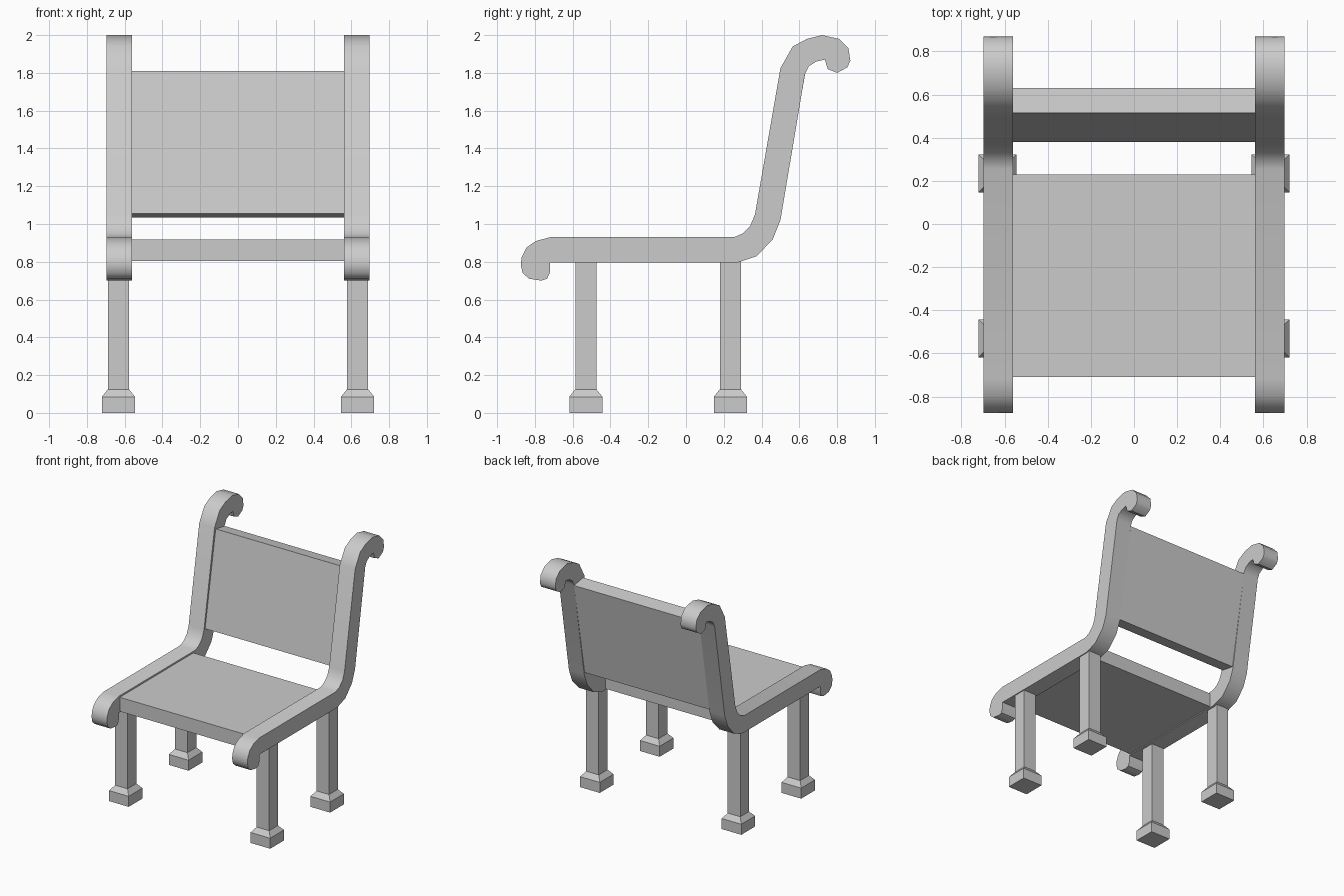
import bpy, bmesh, math
from mathutils import Matrix

if "Cube" in bpy.data.objects:
    bpy.data.objects.remove(bpy.data.objects["Cube"], do_unlink=True)

GREY = (0.6, 0.6, 0.6, 1)
grey = bpy.data.materials.new("plain_grey")
grey.use_nodes = True
grey.diffuse_color = GREY
grey.node_tree.nodes["Principled BSDF"].inputs["Base Color"].default_value = GREY


def add_object(name, bm, smooth=False):
    bmesh.ops.recalc_face_normals(bm, faces=bm.faces)
    mesh = bpy.data.meshes.new(name)
    bm.to_mesh(mesh)
    bm.free()
    mesh.materials.append(grey)
    obj = bpy.data.objects.new(name, mesh)
    bpy.context.collection.objects.link(obj)
    if smooth:
        bpy.ops.object.select_all(action='DESELECT')
        obj.select_set(True)
        bpy.context.view_layer.objects.active = obj
        bpy.ops.object.shade_smooth_by_angle(angle=math.radians(40))
    return obj


def side_profile(name, points, x0, x1, smooth=False):
    """Extrude a (y, z) outline from x0 to x1."""
    bm = bmesh.new()
    face = bm.faces.new([bm.verts.new((x0, y, z)) for y, z in points])
    moved = bmesh.ops.extrude_face_region(bm, geom=[face])["geom"]
    bmesh.ops.translate(bm, vec=(x1 - x0, 0, 0),
                        verts=[v for v in moved if isinstance(v, bmesh.types.BMVert)])
    return add_object(name, bm, smooth)


def leg(name, x, y):
    """Square post with a flared block foot, built as stacked square rings."""
    bm = bmesh.new()
    rings = []
    for half, z in ((.088, 0), (.088, .085), (.056, .125), (.056, .81)):
        rings.append([bm.verts.new((x + sx * half, y + sy * half, z))
                      for sx, sy in ((-1, -1), (1, -1), (1, 1), (-1, 1))])
    for low, high in zip(rings, rings[1:]):
        for i in range(4):
            j = (i + 1) % 4
            bm.faces.new((low[i], low[j], high[j], high[i]))
    bm.faces.new(rings[0])
    bm.faces.new(rings[-1])
    return add_object(name, bm)


# Scrolled side rail: front curl, seat line, back upright, top curl, underside
RAIL = [(-.72, .795), (-.72, .745), (-.735, .71), (-.765, .70), (-.83, .71),
        (-.865, .74), (-.875, .785), (-.87, .825), (-.845, .875), (-.795, .91),
        (-.72, .93), (.255, .93), (.30, .95), (.34, .99), (.365, 1.05),
        (.50, 1.825), (.565, 1.94), (.64, 1.98), (.72, 2), (.81, 1.98),
        (.86, 1.93), (.87, 1.865), (.855, 1.83), (.80, 1.80), (.75, 1.82),
        (.735, 1.87), (.69, 1.86), (.65, 1.835), (.63, 1.795), (.50, 1.02),
        (.46, .92), (.375, .83), (.27, .795)]

for side, s in (("left", 1), ("right", -1)):
    side_profile(side + "_rail", RAIL, s * .56, s * .697, smooth=True)
    leg("front_" + side + "_leg", s * .633, -.53)
    leg("back_" + side + "_leg", s * .633, .235)

# Seat board and leaning back board
side_profile("seat", [(-.71, .803), (.23, .803), (.23, .917), (-.71, .917)], -.56, .56)
side_profile("backrest", [(.38, 1.055), (.495, 1.035), (.63, 1.79), (.515, 1.81)], -.56, .56)
